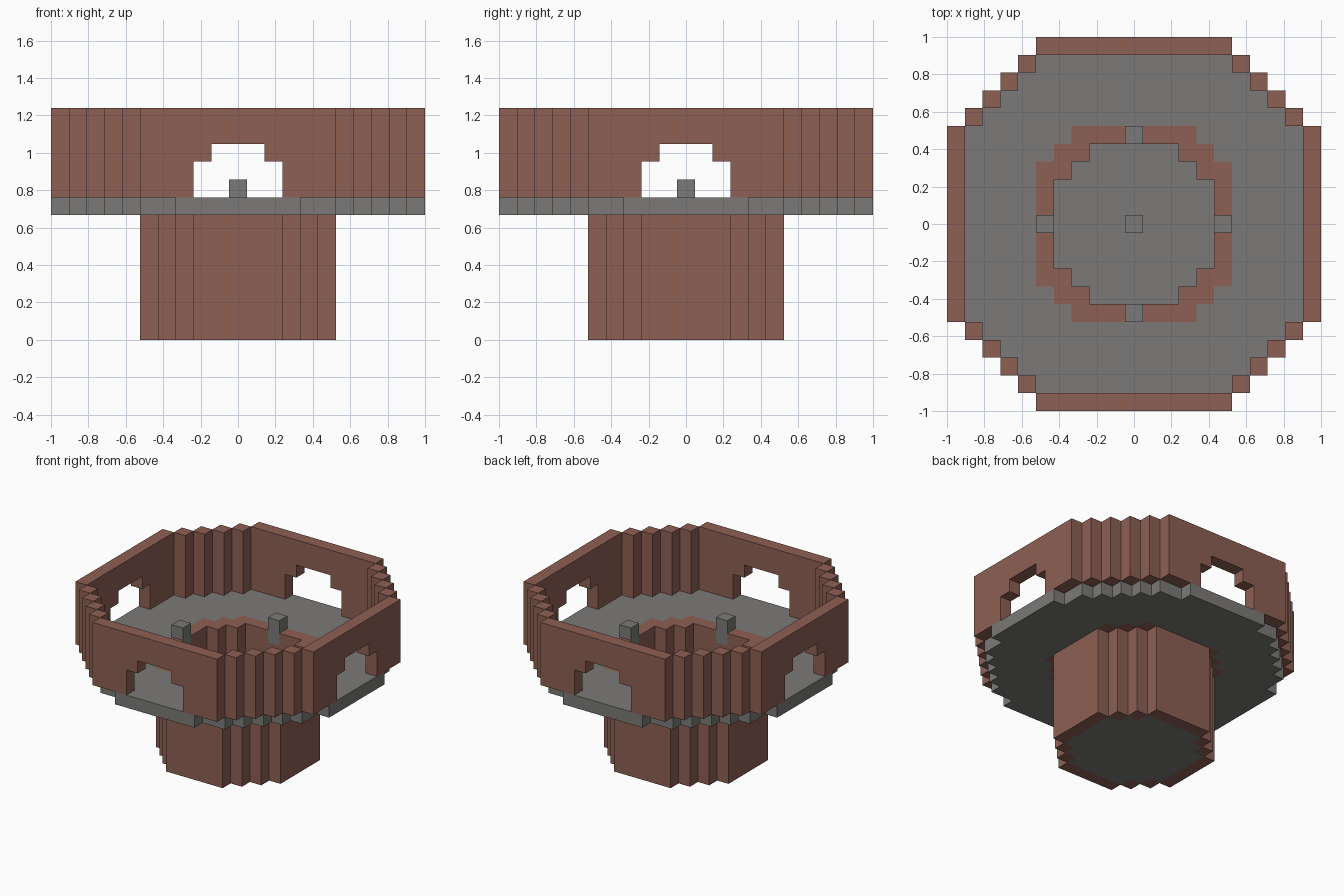
import bpy
import bmesh
from mathutils import Vector

default_cube = bpy.data.objects.get("Cube")
if default_cube:
    bpy.data.objects.remove(default_cube, do_unlink=True)

CELL = 2 / 21  # edge of one building block


def make_material(name, color):
    mat = bpy.data.materials.new(name)
    mat.use_nodes = True
    mat.diffuse_color = (*color, 1)
    mat.node_tree.nodes["Principled BSDF"].inputs["Base Color"].default_value = (*color, 1)
    return mat


def octagon(radius, diagonal):
    """Stepped octagon of blocks, limited by radius and by |x| + |y|."""
    span = range(-radius, radius + 1)
    return {(x, y) for x in span for y in span if abs(x) + abs(y) <= diagonal}


def stack(footprint, bottom, top):
    return {(x, y, z) for x, y in footprint for z in range(bottom, top)}


def build(name, blocks, mat):
    """Skin a set of blocks, leaving out the faces between neighbours."""
    bm = bmesh.new()
    for block in blocks:
        center = Vector(block) + Vector((0, 0, 0.5))
        for axis in range(3):
            for sign in (-1, 1):
                normal = Vector((0, 0, 0))
                normal[axis] = sign
                if tuple(int(c) for c in Vector(block) + normal) in blocks:
                    continue
                u = Vector((0, 0, 0))
                u[(axis + 1) % 3] = 0.5
                v = normal.cross(u)
                mid = center + normal / 2
                corners = (mid - u - v, mid + u - v, mid + u + v, mid - u + v)
                bm.faces.new([bm.verts.new(c * CELL) for c in corners])
    bmesh.ops.remove_doubles(bm, verts=bm.verts, dist=CELL / 100)
    mesh = bpy.data.meshes.new(name)
    bm.to_mesh(mesh)
    bm.free()
    mesh.materials.append(mat)
    obj = bpy.data.objects.new(name, mesh)
    bpy.context.collection.objects.link(obj)


brick = make_material("brick red", (0.27, 0.115, 0.088))
stone = make_material("stone grey", (0.198, 0.195, 0.187))

# Plan shapes
well = octagon(4, 6)
rim = octagon(5, 8)
terrace = octagon(9, 14)
posts = {(5, 0), (-5, 0), (0, 5), (0, -5)}

# Hollow shaft with a floor and a small centre block
build("shaft_wall", stack(octagon(5, 7) - well, 0, 7), brick)
build("shaft_floor", stack(well, 0, 1) | {(0, 0, 1)}, stone)

# Terrace slab, with the brick rim of the well set flush into it
build("terrace_slab", stack((terrace | octagon(10, 13)) - rim, 7, 8), stone)
build("well_rim", stack(rim - well - posts, 7, 8), brick)

# Four posts standing in the rim
for side, (x, y) in zip(("left", "right", "back", "front"), sorted(posts, key=lambda p: (p[0] == 0, -p[0], -p[1]))):
    build(side + "_post", stack({(x, y)}, 7, 9), stone)


# Outer wall with a stepped opening in each of its four sides
def in_opening(x, y, z):
    half_width = 2 if z < 10 else 1 if z < 11 else -1
    return min(abs(x), abs(y)) <= half_width


wall = stack(octagon(10, 15) - terrace, 8, 13)
build("outer_wall", {b for b in wall if not in_opening(*b)}, brick)
